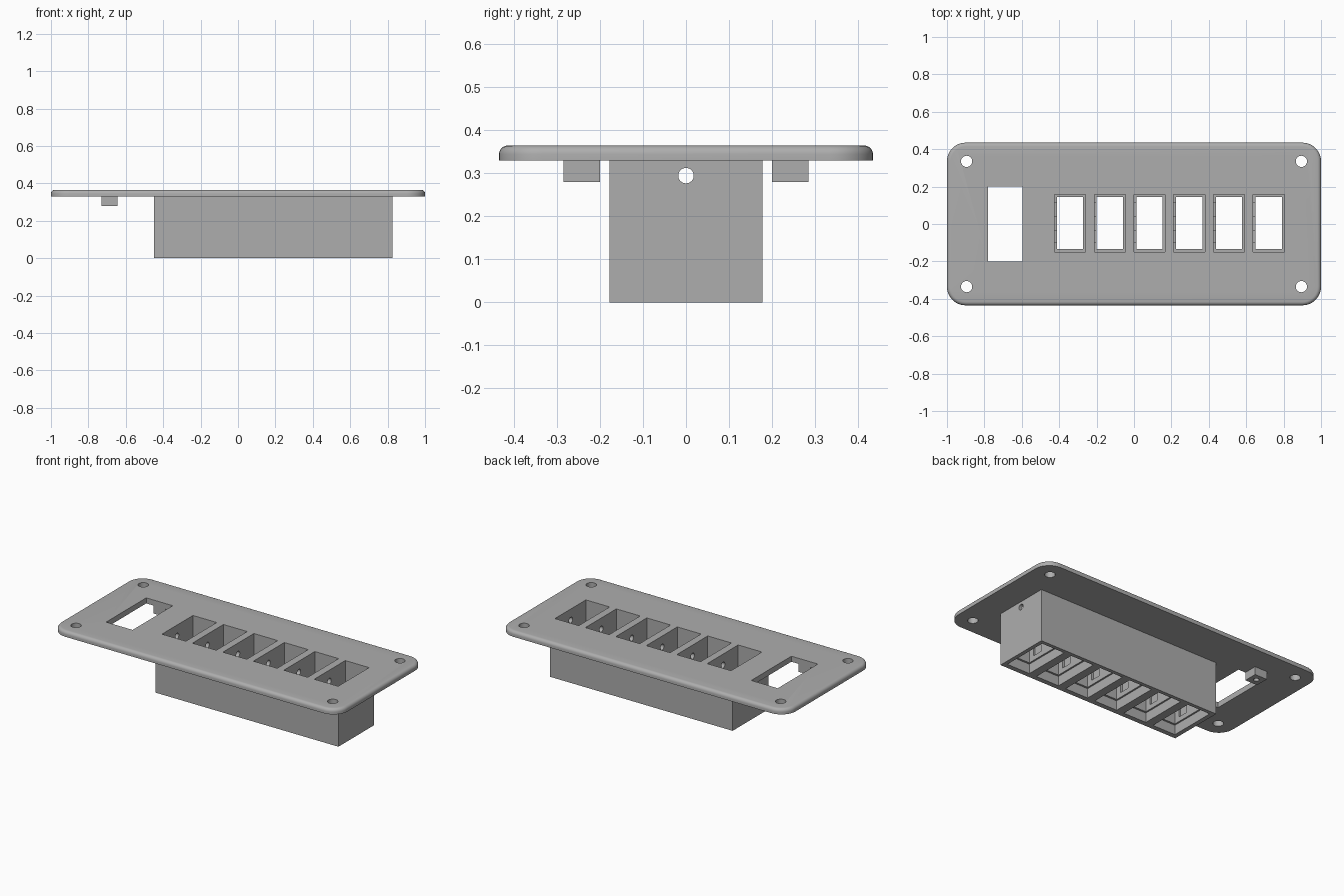
import bpy, bmesh, math
from mathutils import Matrix

if "Cube" in bpy.data.objects:
    bpy.data.objects.remove(bpy.data.objects["Cube"])

grey = bpy.data.materials.new("mid grey")
grey.use_nodes = True
grey.diffuse_color = (0.42, 0.42, 0.42, 1)
grey.node_tree.nodes["Principled BSDF"].inputs["Base Color"].default_value = (0.42, 0.42, 0.42, 1)


def finish(name, bm):
    mesh = bpy.data.meshes.new(name)
    bmesh.ops.recalc_face_normals(bm, faces=bm.faces)
    bm.to_mesh(mesh)
    bm.free()
    mesh.materials.append(grey)
    obj = bpy.data.objects.new(name, mesh)
    bpy.context.collection.objects.link(obj)
    return obj


def box(name, x, y, z):
    bm = bmesh.new()
    bmesh.ops.create_cube(bm, size=1)
    for v in bm.verts:
        for i, (lo, hi) in enumerate((x, y, z)):
            v.co[i] = lo if v.co[i] < 0 else hi
    return finish(name, bm)


def rod(name, centre, radius, length, axis="Z"):
    bm = bmesh.new()
    turn = Matrix.Rotation(math.pi / 2, 4, "Y") if axis == "X" else Matrix()
    bmesh.ops.create_cone(bm, cap_ends=True, segments=32, radius1=radius, radius2=radius,
                          depth=length, matrix=Matrix.Translation(centre) @ turn)
    return finish(name, bm)


def cut(target, cutters):
    bpy.context.view_layer.objects.active = target
    for c in cutters:
        mod = target.modifiers.new("cut", "BOOLEAN")
        mod.operation, mod.solver, mod.object = "DIFFERENCE", "EXACT", c
        bpy.ops.object.modifier_apply(modifier=mod.name)
    for c in cutters:
        bpy.data.objects.remove(c)


PLATE_BOTTOM, PLATE_TOP = 0.33, 0.365
slots = [-0.342 + 0.2125 * i for i in range(6)]

# Face plate with rounded corners and a rounded upper rim
plate = box("face_plate", (-1, 1), (-0.435, 0.435), (PLATE_BOTTOM, PLATE_TOP))
bm = bmesh.new()
bm.from_mesh(plate.data)
corners = [e for e in bm.edges if abs(e.verts[0].co.z - e.verts[1].co.z) > 0.01]
bmesh.ops.bevel(bm, geom=corners, offset=0.1, segments=10, profile=0.5, affect="EDGES")
rim = [e for e in bm.edges if all(v.co.z > PLATE_TOP - 0.001 for v in e.verts)]
bmesh.ops.bevel(bm, geom=rim, offset=0.02, segments=5, profile=0.5, affect="EDGES")
bm.to_mesh(plate.data)
bm.free()

# Display window, screw holes and socket openings in the plate
cutters = [box("window_cutter", (-0.78, -0.595), (-0.2, 0.2), (0.2, 0.5))]
cutters += [rod("screw_cutter", (sx * 0.895, sy * 0.335, 0.35), 0.03, 0.2)
            for sx in (-1, 1) for sy in (-1, 1)]
cutters += [box("opening_cutter", (x - 0.083, x + 0.083), (-0.15, 0.158), (0.2, 0.5)) for x in slots]
cut(plate, cutters)

# Socket housing: wide mouths above and below a narrower waist, with catch grooves
housing = box("socket_housing", (-0.45, 0.825), (-0.178, 0.178), (0, PLATE_BOTTOM))
cutters = []
for x in slots:
    cutters += [
        box("mouth_cutter", (x - 0.083, x + 0.083), (-0.15, 0.158), (0.2, 0.4)),
        box("waist_cutter", (x - 0.07, x + 0.07), (-0.135, 0.145), (-0.1, 0.4)),
        box("base_cutter", (x - 0.08, x + 0.08), (-0.147, 0.155), (-0.1, 0.06)),
    ]
    for lo, hi in ((-0.1, -0.035), (0.04, 0.115)):
        cutters.append(box("groove_cutter", (x - 0.083, x), (lo, hi), (0.09, 0.4)))
cutters.append(rod("wire_cutter", (0.19, 0, 0.295), 0.018, 1.5, "X"))
cut(housing, cutters)

# Mounting tabs with pilot holes beside the window
for name, s in (("front_mounting_tab", -1), ("back_mounting_tab", 1)):
    tab = box(name, (-0.73, -0.645), sorted((s * 0.2, s * 0.285)), (0.28, PLATE_BOTTOM))
    cut(tab, [rod("pilot_cutter", (-0.688, s * 0.243, 0.28), 0.016, 0.08)])

# Smooth the rounded plate only; housing and tabs stay crisp
for obj in (plate, housing):
    bpy.ops.object.select_all(action="DESELECT")
    obj.select_set(True)
    bpy.context.view_layer.objects.active = obj
    bpy.ops.object.shade_smooth_by_angle(angle=math.radians(35))
